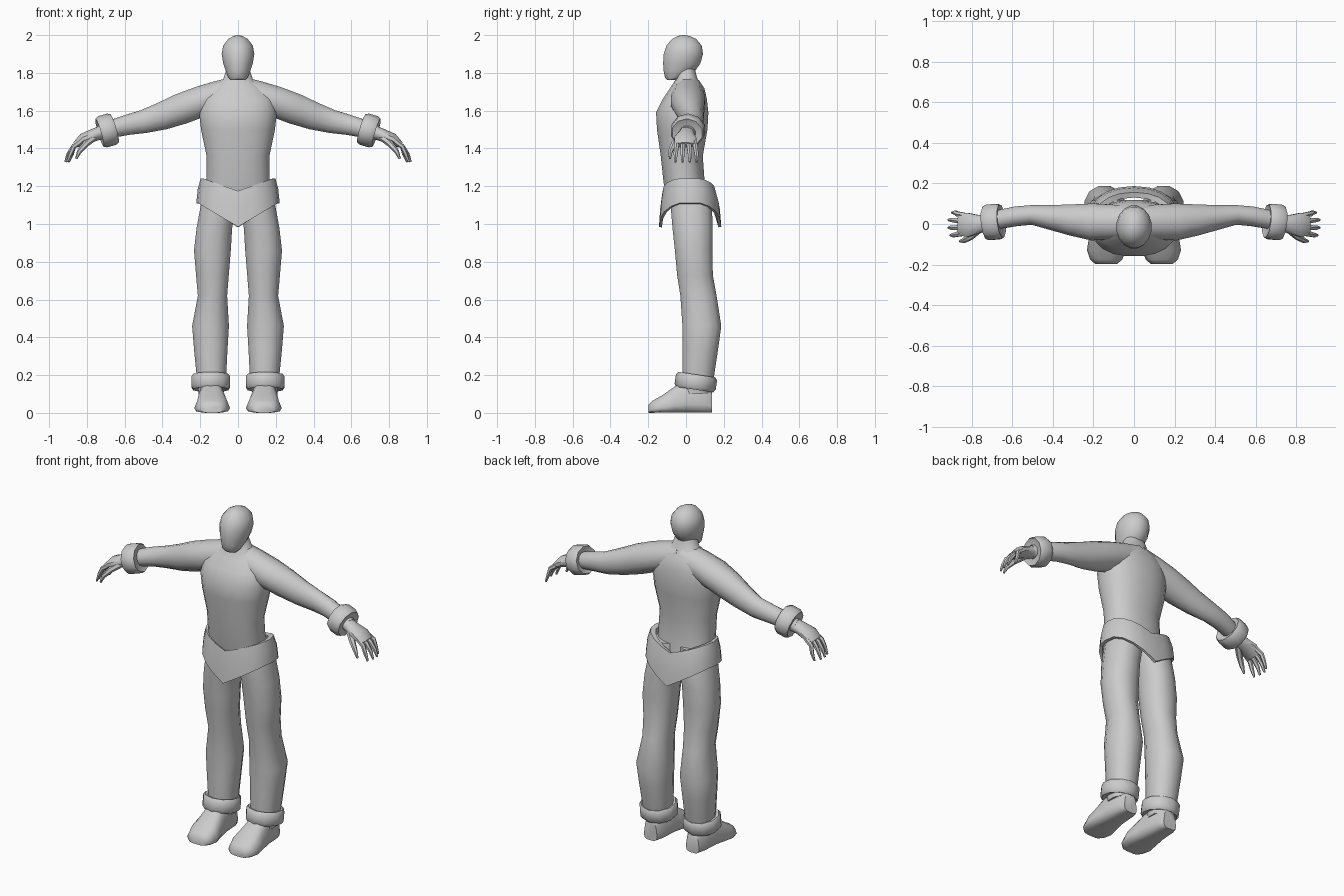
import bpy, bmesh, math
from mathutils import Vector

if "Cube" in bpy.data.objects:
    bpy.data.objects.remove(bpy.data.objects["Cube"])

X, Y, Z = Vector((1, 0, 0)), Vector((0, 1, 0)), Vector((0, 0, 1))
grey = bpy.data.materials.new("light grey")
grey.diffuse_color = (0.6, 0.6, 0.6, 1)
grey.use_nodes = True
grey.node_tree.nodes["Principled BSDF"].inputs["Base Color"].default_value = grey.diffuse_color


def spow(v, e):
    return math.copysign(abs(v) ** e, v)


def finish(name, bm, mirror=False, angle=50):
    bmesh.ops.recalc_face_normals(bm, faces=bm.faces)
    me = bpy.data.meshes.new(name)
    bm.to_mesh(me)
    bm.free()
    me.materials.append(grey)
    ob = bpy.data.objects.new(name, me)
    bpy.context.collection.objects.link(ob)
    if mirror:
        ob.modifiers.new("mirror", 'MIRROR').use_mirror_merge = False
    bpy.ops.object.select_all(action='DESELECT')
    ob.select_set(True)
    bpy.context.view_layer.objects.active = ob
    bpy.ops.object.shade_smooth_by_angle(angle=math.radians(angle))
    return ob


def skin(bm, rings, closed=False):
    """Bridge equal rings; cap the ends, or join last to first."""
    n = len(rings[0])
    pairs = list(zip(rings, rings[1:])) + ([(rings[-1], rings[0])] if closed else [])
    for a, b in pairs:
        for i in range(n):
            j = (i + 1) % n
            bm.faces.new((a[i], a[j], b[j], b[i]))
    if not closed:
        bm.faces.new(rings[0])
        bm.faces.new(rings[-1])


def loft(name, pts, side, axis=None, n=12, power=1.0, taper=0.0, mirror=False, bm=None):
    """Oval rings (x, y, z, radius_u, radius_v) along a path."""
    own = bm is None
    bm = bm or bmesh.new()
    cs = [Vector(p[:3]) for p in pts]
    rings = []
    for k, p in enumerate(pts):
        t = axis or (cs[min(k + 1, len(cs) - 1)] - cs[max(k - 1, 0)]).normalized()
        u = (side - t * side.dot(t)).normalized()
        v = t.cross(u)
        ring = []
        for i in range(n):
            a = 2 * math.pi * (i + 0.5) / n
            c, s = spow(math.cos(a), power), spow(math.sin(a), power)
            ring.append(bm.verts.new(cs[k] + u * c * p[3] * (1 - taper * (s + 1) / 2) + v * s * p[4]))
        rings.append(ring)
    skin(bm, rings)
    if own:
        finish(name, bm, mirror)


def upright(rows):
    """Rows (z, x_min, x_max, y_front, y_back) to ring data."""
    return [((a + b) / 2, (f + k) / 2, z, (b - a) / 2, (k - f) / 2) for z, a, b, f, k in rows]


# Torso and neck
loft("torso", upright([(z, -r, r, f, b) for z, r, f, b in [
    (1.13, .165, -.10, .11), (1.22, .17, -.12, .10), (1.36, .168, -.135, .09),
    (1.5, .198, -.155, .115), (1.59, .208, -.16, .12), (1.66, .2, -.125, .112),
    (1.72, .15, -.085, .098), (1.765, .08, -.055, .062), (1.83, .058, -.05, .045)]]),
    X, Z, n=20, power=.88)

# Head
loft("head", upright([(z, -r, r, f, b) for z, r, f, b in [
    (1.762, .04, -.1, -.045), (1.775, .052, -.112, -.01), (1.81, .066, -.12, .05),
    (1.85, .08, -.123, .078), (1.9, .088, -.12, .092), (1.945, .08, -.105, .085),
    (1.98, .052, -.075, .055), (1.995, .025, -.045, .02), (2.0, .006, -.02, -.005)]]),
    X, Z, n=16)

# Arm from the neck base to the wrist
loft("arm", [(0, .01, 1.705, .085, .08), (.1, .01, 1.68, .088, .082), (.2, .01, 1.647, .094, .085),
             (.3, .02, 1.61, .08, .085), (.4, .032, 1.572, .064, .076), (.5, .045, 1.542, .05, .064),
             (.58, .038, 1.526, .05, .056), (.65, .025, 1.508, .048, .05), (.74, .005, 1.48, .042, .036)],
     Y, n=12, mirror=True)

# Hand: palm, four fingers and thumb
hand = bmesh.new()
loft("", [(.71, .01, 1.49, .04, .036), (.76, 0, 1.472, .046, .034), (.82, -.004, 1.45, .062, .03),
          (.86, -.004, 1.418, .056, .018)], Y, n=10, bm=hand)
for base, tip, reach in [(.043, .056, -.018), (.013, .02, 0), (-.018, -.018, 0), (-.046, -.055, -.01)]:
    loft("", [(.835, base, 1.435, .014, .014), (.87, (base + tip) / 2, 1.41, .014, .013),
              (.898 + reach, tip, 1.37, .012, .011), (.914 + reach, tip, 1.328, .006, .006)], Y, n=6, bm=hand)
loft("", [(.76, -.02, 1.46, .022, .02), (.805, -.062, 1.425, .018, .017),
          (.84, -.083, 1.385, .013, .013), (.857, -.085, 1.345, .006, .006)], Y, n=6, bm=hand)
finish("hand", hand, True)

# Leg
loft("leg", upright([
    (1.2, 0, .17, -.09, .12), (1.1, .003, .2, -.085, .14), (.98, .028, .222, -.075, .145),
    (.86, .035, .236, -.062, .143), (.73, .046, .225, -.05, .145), (.62, .055, .215, -.033, .165),
    (.46, .045, .246, -.022, .19), (.33, .053, .235, -.022, .172), (.2, .06, .222, -.022, .152),
    (.1, .075, .21, -.02, .13)]), X, Z, n=12, power=.9, mirror=True)

# Foot
loft("foot", [(x, y, h / 2, r, h / 2) for x, y, r, h in [
    (.14, .138, .05, .12), (.14, .1, .07, .16), (.14, 0, .08, .175), (.14, -.06, .092, .14),
    (.137, -.13, .107, .092), (.137, -.175, .09, .066), (.137, -.198, .06, .045)]],
    X, -Y, n=12, power=.6, taper=.35, mirror=True)


def cuff(name, centre, axis, side, ru, rv, half):
    """Padded band: bulging outer wall, edges turned in to the limb."""
    c, t = Vector(centre), Vector(axis).normalized()
    pts = [(*(c + t * half * h), ru * s, rv * s)
           for h, s in [(-.85, .72), (-1, .9), (-.6, 1), (.6, 1), (1, .9), (.85, .72)]]
    loft(name, pts, side, t, n=10, mirror=True)


cuff("wrist_cuff", (.693, .01, 1.495), (.95, -.1, -.28), Y, .092, .086, .042)
cuff("ankle_cuff", (.144, .052, .163), (0, .15, 1), X, .108, .11, .04)

# Hip wrap: hollow band whose edges dip to a point at front and back
wrap = bmesh.new()
rings = []
for rx, ry, yc, low, rise in [(.172, .12, .01, 1.165, .07), (.198, .14, .016, 1.175, .067),
                              (.213, .158, .021, 1.08, .105), (.221, .165, .022, .985, .125),
                              (.205, .15, .022, .982, .125), (.172, .125, .012, 1.1, .09)]:
    ring = []
    for i in range(20):
        a = 2 * math.pi * i / 20
        c, s = spow(math.cos(a), .9), spow(math.sin(a), .9)
        ring.append(wrap.verts.new((rx * c, yc + ry * s, low + rise * min(1, abs(c) * 1.05))))
    rings.append(ring)
skin(wrap, rings, closed=True)
finish("hip_wrap", wrap, angle=60)
